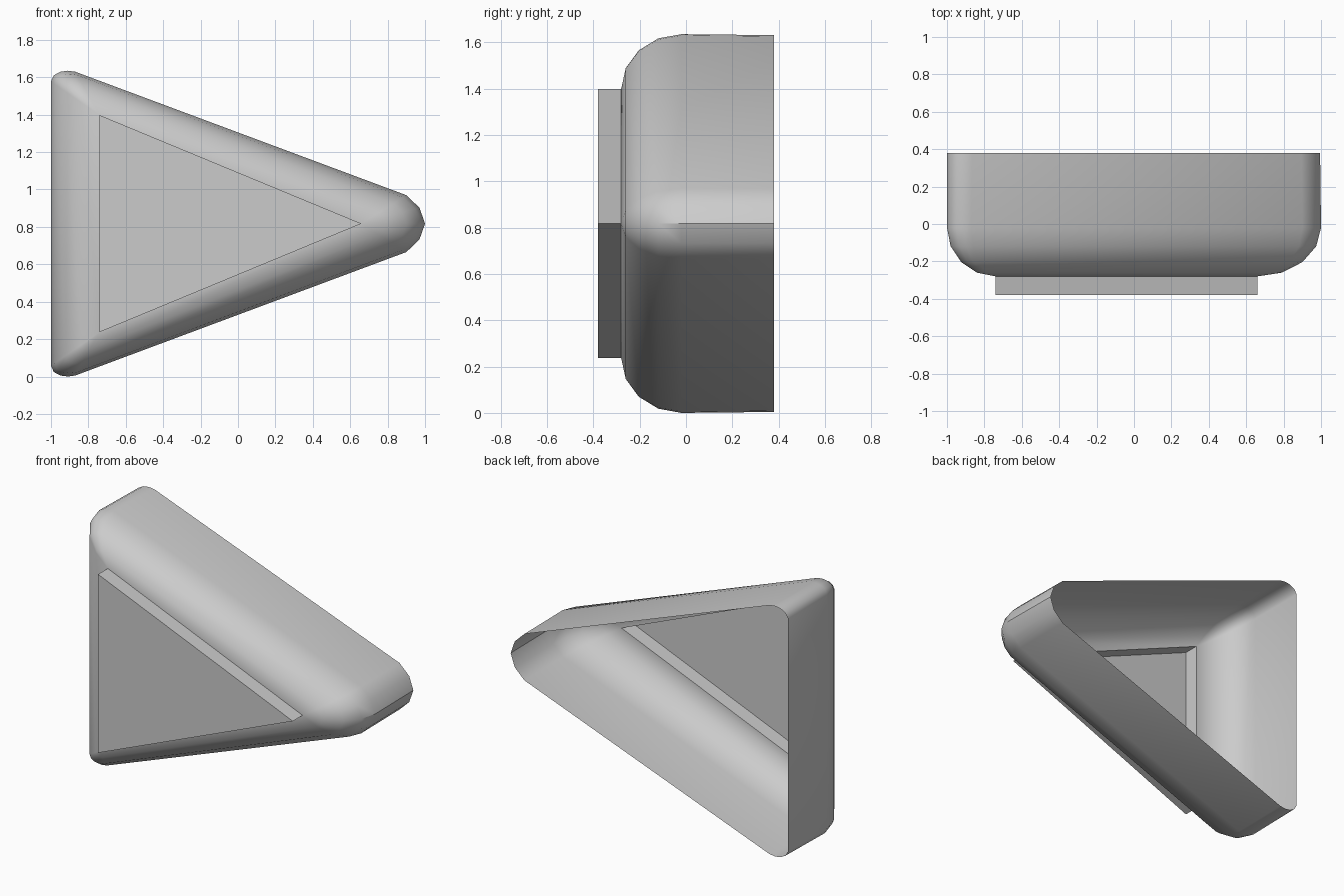
import bpy, bmesh, math

if "Cube" in bpy.data.objects:
    bpy.data.objects.remove(bpy.data.objects["Cube"])

MID = 0.8175          # height of the symmetry axis
BACK, ROUND_START, FACE, PLATE = 0.38, -0.02, -0.28, -0.38

# Upper half of the outline (x, height above axis), grouped by plate corner
plate_tip, plate_top = (0.66, 0.0), (-0.74, 0.58)
tip = [(1.0, 0.0), (0.97, 0.085), (0.90, 0.152)]
top = [(-0.87, 0.812), (-0.91, 0.8175), (-0.95, 0.812), (-0.985, 0.793), (-1.0, 0.76)]

# Counter-clockwise outline with the plate corner each point rounds in to
half = [(p, plate_tip) for p in tip] + [(p, plate_top) for p in top]
outline = half + [((p[0], -p[1]), (c[0], -c[1])) for p, c in reversed(half[1:])]


def ring(bm, y, f, squeeze=1.0):
    """One outline loop: f=1 is the outer wall, f=0 the plate corners."""
    return [bm.verts.new(((c[0] + (p[0] - c[0]) * f) * squeeze, y,
                          MID + (c[1] + (p[1] - c[1]) * f) * squeeze))
            for p, c in outline]


def bridge(bm, a, b):
    n = len(a)
    for i in range(n):
        j = (i + 1) % n
        bm.faces.new((a[i], a[j], b[j], b[i]))


bm = bmesh.new()

# Open back rim, straight wall and quarter-round front edge
rings = [ring(bm, BACK, 1.0, 0.995)]
for v in rings[0]:
    if v.co.x < -0.99:
        v.co.x = -1.0
SEG = 4
for k in range(SEG + 1):
    a = math.pi / 2 * k / SEG
    rings.append(ring(bm, ROUND_START + (FACE - ROUND_START) * math.sin(a),
                      0.0 if k == SEG else math.cos(a)))

# Raised triangular plate, hollow from behind
rings.append(ring(bm, PLATE, 0.0))
for a, b in zip(rings, rings[1:]):
    bridge(bm, a, b)
bmesh.ops.remove_doubles(bm, verts=bm.verts[:], dist=0.0005)
corners = [v for v in bm.verts if v.co.y < PLATE + 0.01]
corners.sort(key=lambda v: math.atan2(v.co.z - MID, v.co.x))
bm.faces.new(corners)

mesh = bpy.data.meshes.new("triangular_button_shell")
bm.to_mesh(mesh)
bm.free()
shell = bpy.data.objects.new("triangular_button_shell", mesh)
bpy.context.collection.objects.link(shell)

# Smooth rounding with crisp plate edges
bpy.context.view_layer.objects.active = shell
shell.select_set(True)
bpy.ops.object.shade_smooth_by_angle(angle=math.radians(35))
